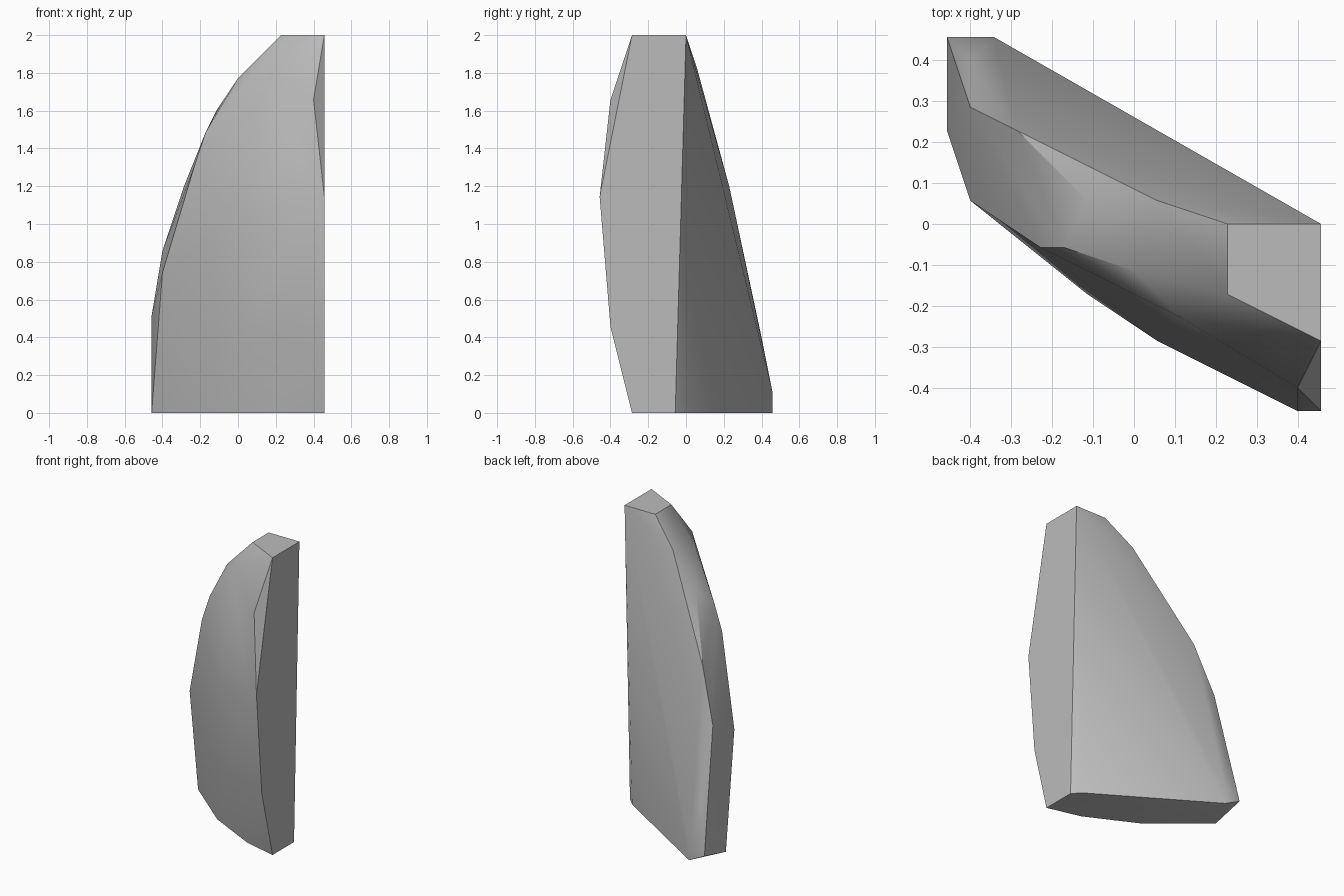
import bpy
import bmesh
import math

# Remove the default object only
default_cube = bpy.data.objects.get("Cube")
if default_cube:
    bpy.data.objects.remove(default_cube, do_unlink=True)

# The stone is chiselled on a regular grid, thirty-five steps tall
STEP = 2 / 35


def make_material(name, value):
    material = bpy.data.materials.new(name)
    material.use_nodes = True
    colour = (value, value, value, 1)
    material.diffuse_color = colour
    material.node_tree.nodes["Principled BSDF"].inputs["Base Color"].default_value = colour
    return material


def chiselled_stone(name, groups, material):
    """Wrap the corner groups in one convex faceted skin."""
    bm = bmesh.new()
    for corners in groups.values():
        for corner in corners:
            bm.verts.new([STEP * value for value in corner])
    hull = bmesh.ops.convex_hull(bm, input=bm.verts[:])
    unused = {v for v in hull["geom_interior"] + hull["geom_unused"]
              if isinstance(v, bmesh.types.BMVert)}
    bmesh.ops.delete(bm, geom=list(unused), context="VERTS")
    bmesh.ops.dissolve_limit(bm, angle_limit=math.radians(1),
                             verts=bm.verts[:], edges=bm.edges[:])
    bmesh.ops.recalc_face_normals(bm, faces=bm.faces[:])
    mesh = bpy.data.meshes.new(name)
    bm.to_mesh(mesh)
    bm.free()
    mesh.materials.append(material)
    stone = bpy.data.objects.new(name, mesh)
    bpy.context.collection.objects.link(stone)
    return stone


corner_groups = {
    # Flat underside outline
    "base": [(8, -5, 0), (8, -1, 0), (7, 0, 0), (-6, 8, 0),
             (-8, 4, 0), (-2, -1, 0), (4, -4, 0)],
    # Low back corner and narrow flat side
    "tail": [(-8, 8, 1), (-6, 8, 2), (-7, 7, 7), (-8, 4, 9),
             (-7, 5, 15), (-7, 1, 13)],
    # Bulging front
    "belly": [(8, -7, 8), (8, -8, 20), (7, -8, 20), (1, -5, 18),
              (-2, -3, 16), (1, -4, 8), (-2, -2, 7)],
    # Sloping shoulder with its chipped facet
    "shoulder": [(-5, 4, 21), (-2, 1, 28), (1, 1, 32), (-4, -1, 23),
                 (-3, -1, 26), (0, -2, 31), (2, -4, 32), (7, -7, 29)],
    # Small level top
    "crown": [(4, 0, 35), (8, 0, 35), (8, -5, 35), (4, -3, 35)],
}

stone = chiselled_stone("stone_shard", corner_groups, make_material("plain_grey", 0.5))

# Soft facets with crisp main edges
bpy.ops.object.select_all(action="DESELECT")
stone.select_set(True)
bpy.context.view_layer.objects.active = stone
bpy.ops.object.shade_smooth_by_angle(angle=math.radians(30))
